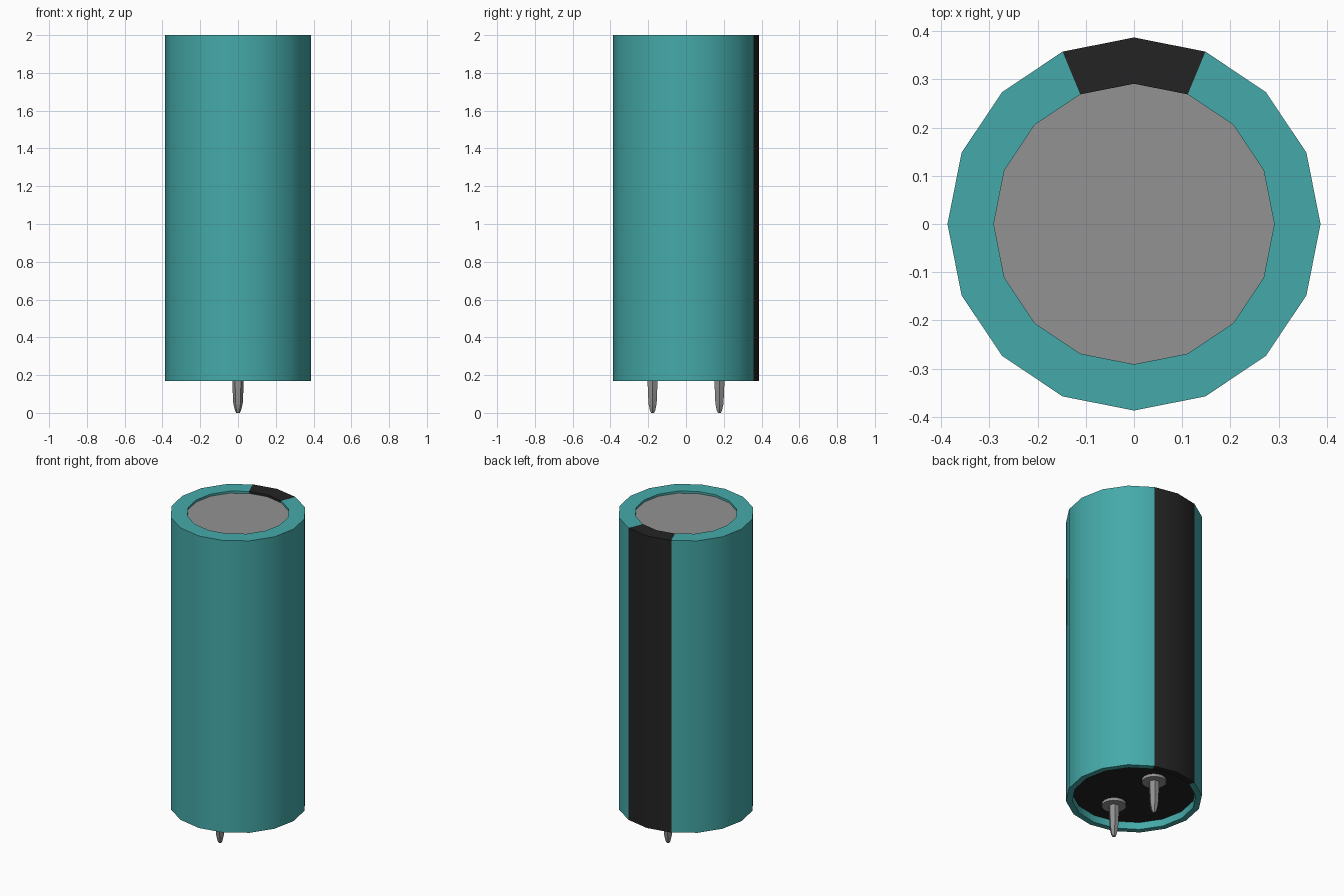
import bpy
import math

cube = bpy.data.objects.get("Cube")
if cube:
    bpy.data.objects.remove(cube, do_unlink=True)


def material(name, r, g, b):
    mat = bpy.data.materials.new(name)
    mat.use_nodes = True
    mat.diffuse_color = (r, g, b, 1)
    mat.node_tree.nodes["Principled BSDF"].inputs["Base Color"].default_value = (r, g, b, 1)
    return mat


teal = material("teal", 0.06, 0.40, 0.40)
black = material("black", 0.017, 0.017, 0.017)
metal = material("grey_metal", 0.29, 0.29, 0.29)


def lathe(name, profile, sides, mats, centre_y=0, caps=True, stripe=()):
    """Spin a top-to-bottom (radius, z) profile; stripe sectors use the second material."""
    verts, faces, slots = [], [], []
    for radius, z in profile:
        for s in range(sides):
            a = math.tau * s / sides
            verts.append((radius * math.cos(a), radius * math.sin(a), z))
    for p in range(len(profile) - 1):
        for s in range(sides):
            t = (s + 1) % sides
            top, low = p * sides, (p + 1) * sides
            faces.append((top + s, low + s, low + t, top + t))
            slots.append(1 if s in stripe else 0)
    if caps:
        faces.append(tuple(range(sides)))
        faces.append(tuple(reversed(range(len(verts) - sides, len(verts)))))
        slots += [0, 0]
    mesh = bpy.data.meshes.new(name)
    mesh.from_pydata(verts, [], faces)
    for mat in mats:
        mesh.materials.append(mat)
    for poly, slot in zip(mesh.polygons, slots):
        poly.material_index = slot
    obj = bpy.data.objects.new(name, mesh)
    obj.location.y = centre_y
    bpy.context.collection.objects.link(obj)
    bpy.ops.object.select_all(action="DESELECT")
    obj.select_set(True)
    bpy.context.view_layer.objects.active = obj
    bpy.ops.object.shade_smooth_by_angle(angle=math.radians(30))
    return obj


SIDES = 16
# Outer sleeve with rolled rims and a dark stripe down the back
lathe("sleeve",
      [(0.291, 1.987), (0.291, 2), (0.387, 2), (0.387, 0.17), (0.352, 0.17), (0.352, 0.215)],
      SIDES, [teal, black], caps=False, stripe=(3, 4))

# Recessed metal lid and dark base plate
lathe("lid", [(0.291, 1.987), (0.291, 1.95)], SIDES, [metal])
lathe("base_plate", [(0.352, 0.25), (0.352, 0.215)], SIDES, [black])

# Two terminals, each a round pad and a tapered pin
for side, y in (("front", -0.177), ("back", 0.177)):
    lathe(side + "_pad", [(0.07, 0.23), (0.07, 0.197)], SIDES, [metal], y)
    lathe(side + "_pin", [(0.03, 0.21), (0.03, 0.15), (0.025, 0.05), (0.016, 0.012), (0.009, 0)],
          6, [metal], y)
